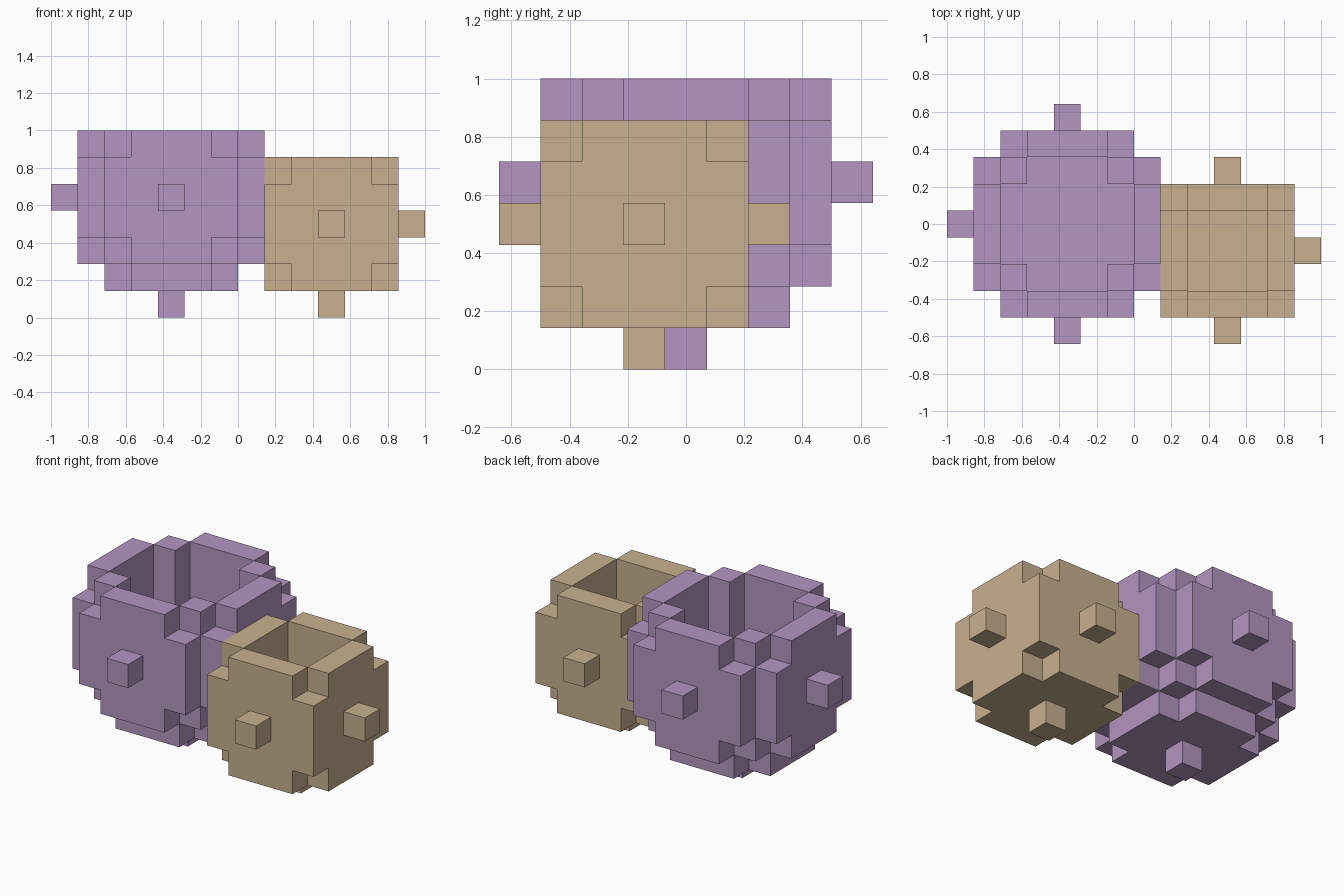
import bpy
import bmesh
from itertools import product
from mathutils import Vector

cube = bpy.data.objects.get("Cube")
if cube:
    bpy.data.objects.remove(cube, do_unlink=True)

U = 1 / 7  # edge length of one block


def make_material(name, rgb):
    mat = bpy.data.materials.new(name)
    mat.use_nodes = True
    color = (*rgb, 1)
    mat.diffuse_color = color
    mat.node_tree.nodes["Principled BSDF"].inputs["Base Color"].default_value = color
    return mat


def link_mesh(name, bm, mat):
    mesh = bpy.data.meshes.new(name)
    bm.to_mesh(mesh)
    bm.free()
    mesh.materials.append(mat)
    obj = bpy.data.objects.new(name, mesh)
    bpy.context.collection.objects.link(obj)


def block_shell(name, center, cells, mat):
    """Skin the exposed sides of a set of blocks, merged into flat faces."""
    bm = bmesh.new()
    for cell in cells:
        for axis, sign in product(range(3), (-1, 1)):
            n = Vector((0, 0, 0))
            n[axis] = sign
            if tuple(int(c + d) for c, d in zip(cell, n)) in cells:
                continue
            a = Vector((0, 0, 0))
            a[(axis + 1) % 3] = 1
            b = n.cross(a)
            mid = Vector(cell) + n / 2
            corners = (-a - b, a - b, a + b, b - a)
            bm.faces.new([bm.verts.new(center + (mid + c / 2) * U) for c in corners])
    bmesh.ops.remove_doubles(bm, verts=bm.verts, dist=U / 100)
    bmesh.ops.dissolve_limit(bm, angle_limit=0.01, verts=bm.verts, edges=bm.edges)
    link_mesh(name, bm, mat)


def peg(name, center, offset, mat):
    bm = bmesh.new()
    bmesh.ops.create_cube(bm, size=U)
    bmesh.ops.translate(bm, vec=center + Vector(offset) * U, verts=bm.verts)
    link_mesh(name, bm, mat)


def ball_cells(reach, limit, is_cavity):
    """Block ball with its top layer left off and a cavity open upward."""
    span = range(-reach, reach + 1)
    return {
        (x, y, z)
        for x, y, z in product(span, span, range(-reach, 3))
        if x * x + y * y + z * z <= limit and not is_cavity(x, y, z)
    }


def large_cavity(x, y, z):
    # square well with solid corner columns
    return z > -3 and max(abs(x), abs(y)) < 3 and abs(x) + abs(y) < 4


def small_cavity(x, y, z):
    return z > -2 and max(abs(x), abs(y)) < 2


purple = make_material("soft purple", (0.456, 0.301, 0.533))
tan = make_material("warm tan", (0.578, 0.434, 0.279))

# Large and small hollow pots
large_center = Vector((-2.5, 0, 4.5)) * U
small_center = Vector((3.5, -1, 3.5)) * U
block_shell("large_pot", large_center, ball_cells(3, 14, large_cavity), purple)
block_shell("small_pot", small_center, ball_cells(2, 9, small_cavity), tan)

# Pegs on the open sides and underneath
for label, center, d, side, mat in (
    ("large", large_center, 4, -1, purple),
    ("small", small_center, 3, 1, tan),
):
    peg(label + "_front_peg", center, (0, -d, 0), mat)
    peg(label + "_back_peg", center, (0, d, 0), mat)
    peg(label + "_side_peg", center, (side * d, 0, 0), mat)
    peg(label + "_bottom_peg", center, (0, 0, -d), mat)
